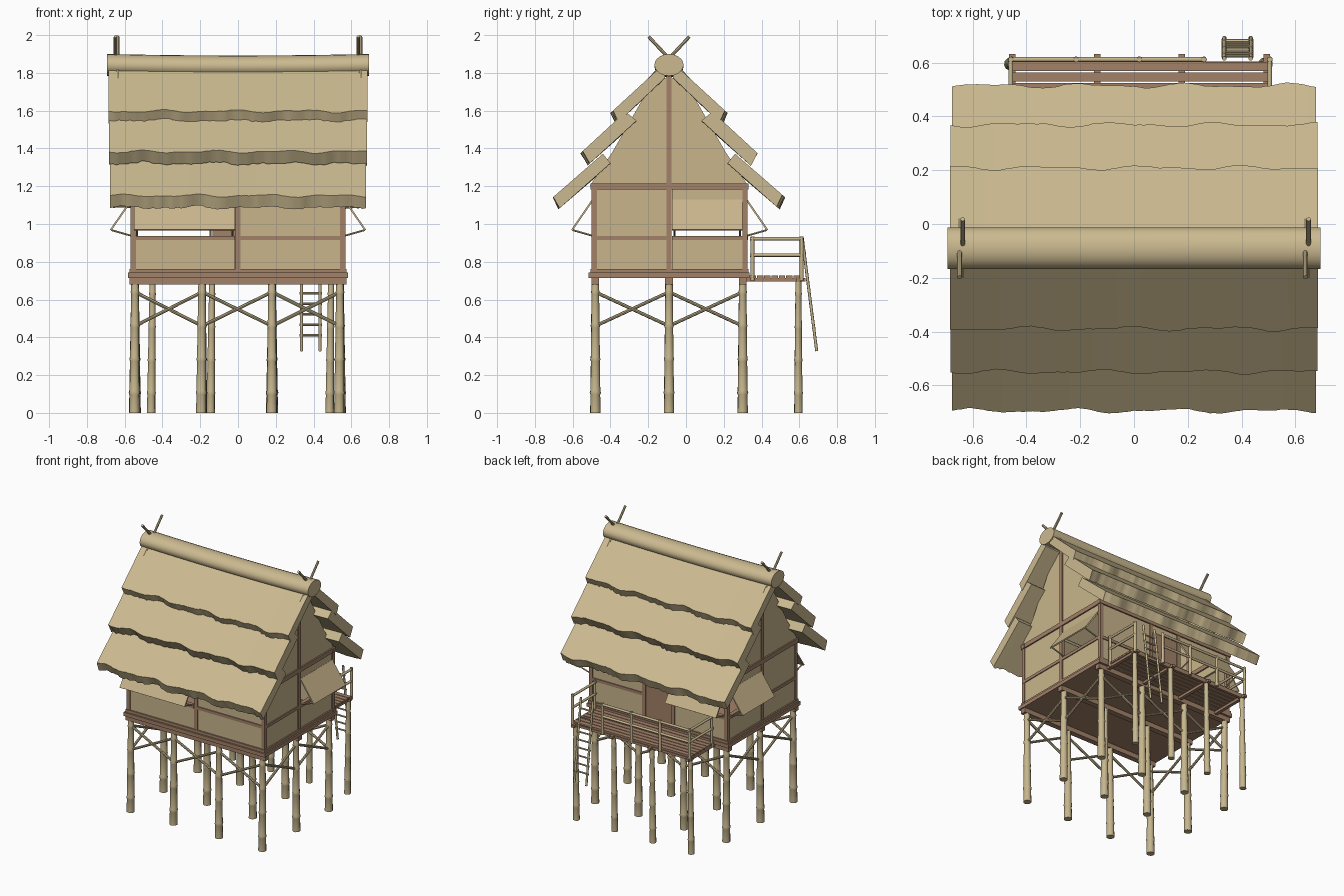
import bpy, bmesh, math, random
from mathutils import Vector

random.seed(4)
cube = bpy.data.objects.get("Cube")
if cube:
    bpy.data.objects.remove(cube)


def material(name, rgb):
    m = bpy.data.materials.new(name)
    m.use_nodes = True
    m.diffuse_color = (*rgb, 1)
    bsdf = next(n for n in m.node_tree.nodes if n.type == 'BSDF_PRINCIPLED')
    bsdf.inputs["Base Color"].default_value = (*rgb, 1)
    bsdf.inputs["Roughness"].default_value = 0.9
    return m


THATCH = material("straw thatch", (0.60, 0.49, 0.28))
MAT = material("woven wall", (0.58, 0.46, 0.26))
BAMBOO = material("bamboo", (0.57, 0.47, 0.27))
WOOD = material("brown timber", (0.36, 0.22, 0.14))


def finish(name, bm, mat, smooth=False):
    bmesh.ops.recalc_face_normals(bm, faces=bm.faces)
    me = bpy.data.meshes.new(name)
    bm.to_mesh(me)
    bm.free()
    me.materials.append(mat)
    ob = bpy.data.objects.new(name, me)
    bpy.context.collection.objects.link(ob)
    if smooth:
        bpy.ops.object.select_all(action='DESELECT')
        ob.select_set(True)
        bpy.context.view_layer.objects.active = ob
        bpy.ops.object.shade_smooth_by_angle(angle=math.radians(40))
    return ob


def box(name, x, y, z, mat=WOOD):
    """Box from (min, max) pairs."""
    bm = bmesh.new()
    bmesh.ops.create_cube(bm, size=1)
    for v in bm.verts:
        v.co = [(lo + hi) / 2 + c * (hi - lo) for c, (lo, hi) in zip(v.co, (x, y, z))]
    return finish(name, bm, mat)


def loft(name, rings, mat, smooth=True):
    """Skin a list of equally long closed rings and cap the ends."""
    bm = bmesh.new()
    rows = [[bm.verts.new(p) for p in ring] for ring in rings]
    n = len(rows[0])
    for a, b in zip(rows, rows[1:]):
        for i in range(n):
            bm.faces.new((a[i], a[(i + 1) % n], b[(i + 1) % n], b[i]))
    bm.faces.new(rows[0])
    bm.faces.new(rows[-1])
    return finish(name, bm, mat, smooth)


def pole(name, a, b, r, r_end=None, nodes=0, sides=10):
    """Round bamboo pole with raised nodes, from a to b."""
    a, b = Vector(a), Vector(b)
    r_end = r_end or r
    axis = b - a
    u = axis.orthogonal().normalized()
    w = axis.normalized().cross(u)
    stops = [(0, 1)]
    for k in range(nodes):
        t = (k + 0.6) / nodes
        stops += [(t - 0.015, 0.97), (t, 1.12), (t + 0.015, 1)]
    stops.append((1, 1))
    rings = []
    for t, s in stops:
        rad = (r + (r_end - r) * t) * s
        rings.append([a + axis * t + rad * (u * math.cos(q) + w * math.sin(q))
                      for q in (math.tau * i / sides for i in range(sides))])
    return loft(name, rings, BAMBOO)


MID = -0.09                      # ridge line
FRONT, BACK, SIDE = -0.5, 0.32, 0.57
COLS = (-0.545, -0.19, 0.18, 0.54)
ROWS = (-0.48, MID, 0.30)

# Stilts and floor joists
for y in ROWS:
    for x in COLS:
        lean = random.uniform(-0.006, 0.006)
        pole("stilt", (x + lean, y, 0), (x, y, 0.71), 0.028, 0.02, 4)
    box("floor_joist", (-0.575, 0.575), (y - 0.02, y + 0.02), (0.68, 0.716))

# Cross braces around the outside
def brace(a, b):
    for lo, hi in ((0.46, 0.64), (0.64, 0.46)):
        pole("cross_brace", (*a, lo), (*b, hi), 0.009, sides=8)

for y in (ROWS[0], ROWS[-1]):
    for x0, x1 in zip(COLS, COLS[1:]):
        brace((x0, y), (x1, y))
for x in (COLS[0], COLS[-1]):
    for y0, y1 in zip(ROWS, ROWS[1:]):
        brace((x, y0), (x, y1))

# Floor
box("floor", (-0.583, 0.583), (-0.515, 0.335), (0.715, 0.742))


# Walls: a helper that works along either axis
def wall_box(name, axis, at, span, z, depth, mat):
    across = (at - depth, at + depth)
    return box(name, *((span, across) if axis == 'x' else (across, span)), z, mat)


def awning(axis, at, out, span):
    """Propped-open shutter hinged at the top of a window."""
    def point(s, o, z):
        return (s, at + out * o, z) if axis == 'x' else (at + out * o, s, z)
    lo, hi = span
    rings = [[point(s, 0.005, 1.125), point(s, 0.115, 0.965),
              point(s, 0.123, 0.970), point(s, 0.013, 1.130)] for s in (lo, hi)]
    loft("window_shutter", rings, MAT, False)
    for s in (lo + 0.015, hi - 0.015):
        pole("shutter_prop", point(s, 0, 0.935), point(s, 0.116, 0.968), 0.005, sides=6)


def bay(axis, at, out, span, window):
    wall_box("lower_wall", axis, at, span, (0.74, 0.92), 0.008, MAT)
    wall_box("window_sill", axis, at, span, (0.915, 0.937), 0.015, WOOD)
    if window:
        wall_box("wall_above_window", axis, at, span, (1.125, 1.19), 0.008, MAT)
        awning(axis, at, out, span)
    else:
        wall_box("upper_wall", axis, at, span, (0.93, 1.19), 0.008, MAT)


F, B, S = FRONT + 0.015, BACK - 0.008, SIDE - 0.015
bay('x', F, -1, (-0.55, -0.015), True)
bay('x', F, -1, (0.01, 0.55), False)
bay('x', B, 1, (-0.55, -0.13), True)
bay('x', B, 1, (0.13, 0.55), False)
box("door", (-0.11, 0.11), (B - 0.008, B + 0.006), (0.74, 1.13))
box("wall_above_door", (-0.12, 0.12), (B - 0.008, B + 0.008), (1.13, 1.19), MAT)
for s in (-1, 1):
    bay('y', s * S, s, (-0.49, MID - 0.01), False)
    bay('y', s * S, s, (MID + 0.015, 0.30), True)

# Timber frame: posts, sills and top plates
for x, y in [(s * S, t) for s in (-1, 1) for t in (F, B)] + [(0, F), (-0.12, B), (0.12, B)]:
    box("wall_post", (x - 0.014, x + 0.014), (y - 0.014, y + 0.014), (0.74, 1.2))
for z in ((0.74, 0.762), (1.183, 1.215)):
    for y in (F, B):
        wall_box("wall_plate", 'x', y, (-0.575, 0.575), z, 0.018, WOOD)
    for x in (-S, S):
        wall_box("wall_plate", 'y', x, (FRONT - 0.005, BACK + 0.01), z, 0.018, WOOD)

# Gables
half = [(0.42, 1.2), (0.3, 1.38), (0.14, 1.66)]
outline = half + [(0, 1.79)] + [(-d, z) for d, z in reversed(half)]
for s in (-1, 1):
    loft("gable_wall", [[(s * S + o, MID + d, z) for d, z in outline]
                        for o in (-0.008, 0.008)], MAT, False)
    box("gable_post", sorted((s * (S - 0.012), s * (S + 0.015))),
        (MID - 0.014, MID + 0.014), (0.74, 1.79))


# Thatch: three overlapping layers on each slope, with ragged wavy lower edges
def thatch(side, half_x, profile, phase):
    top, eave, eave_in, top_in = [Vector(p) for p in profile]
    down = (eave - top).normalized()
    rings, count = [], 72
    for i in range(count + 1):
        x = half_x * (2 * i / count - 1)
        wave = 0.008 * math.sin(17 * x + phase) + 0.005 * math.sin(31 * x + 2 * phase)
        sag = Vector((0, -0.008 * (1 - (x / half_x) ** 2)))
        pts = [top + sag, eave + down * (wave + random.uniform(-0.002, 0.002)),
               eave_in + down * (wave + random.uniform(-0.006, 0.006)), top_in + sag]
        rings.append([(x, MID + side * d, z) for d, z in pts])
    loft("thatch_layer", rings, THATCH)


LAYERS = [
    (0.685, [(0.03, 1.845), (0.30, 1.597), (0.27, 1.537), (0.02, 1.775)]),
    (0.682, [(0.23, 1.595), (0.46, 1.383), (0.42, 1.320), (0.172, 1.547)]),
    (0.677, [(0.35, 1.372), (0.605, 1.150), (0.575, 1.087), (0.31, 1.322)]),
]
for side in (-1, 1):
    for k, (hx, prof) in enumerate(LAYERS):
        thatch(side, hx, prof, k * 1.7 + side)

# Ridge roll with a slight sag
rings = []
for i in range(17):
    x = -0.693 + 1.386 * i / 16
    drop = 0.008 * (1 - (x / 0.693) ** 2)
    rings.append([(x, MID + 0.077 * math.cos(q), 1.842 - drop + 0.058 * math.sin(q))
                  for q in (math.tau * j / 20 for j in range(20))])
loft("ridge_roll", rings, THATCH)

# Crossed ridge poles
for x in (-0.643, 0.643):
    for s in (-1, 1):
        pole("ridge_pole", (x + 0.006 * s, MID - 0.105 * s, 1.765),
             (x + 0.006 * s, MID + 0.108 * s, 1.992), 0.009, sides=8)

# Back veranda: stilts, joists and planks
DECK = (-0.46, -0.145, 0.17, 0.485)
for x in DECK:
    pole("veranda_stilt", (x, 0.595, 0), (x + 0.008, 0.595, 0.70), 0.023, 0.016, 4)
    box("veranda_joist", (x - 0.004, x + 0.02), (0.30, 0.632), (0.695, 0.714))
box("veranda_beam", (-0.47, 0.515), (0.585, 0.605), (0.695, 0.713))
width = 0.27 / 7
for k in range(7):
    y = 0.337 + k * width
    box("veranda_plank", (-0.465, 0.512), (y, y + width - 0.005), (0.714, 0.728))

# Railing, open where the ladder arrives
RAIL_Y = 0.612
for x in (-0.458, -0.215, 0.02, 0.26, 0.505):
    pole("railing_post", (x, RAIL_Y, 0.70), (x, RAIL_Y, 0.935), 0.011, 0.01)
for x in (-0.458, 0.505):
    pole("railing_post", (x, 0.352, 0.70), (x, 0.352, 0.935), 0.01)
for z in (0.835, 0.922):
    pole("back_rail", (-0.465, RAIL_Y, z), (0.265, RAIL_Y, z), 0.009)
    for x in (-0.458, 0.505):
        pole("side_rail", (x, 0.34, z), (x, 0.62, z), 0.009)

# Ladder
foot, head = Vector((0, 0.692, 0.327)), Vector((0, 0.615, 0.93))
for x in (0.336, 0.434):
    side = Vector((x, 0, 0))
    pole("ladder_rail", foot + side, head + side, 0.008, nodes=3)
for k in range(9):
    p = foot.lerp(head, 0.14 + k * 0.092)
    pole("ladder_rung", (0.325, p.y, p.z), (0.445, p.y, p.z), 0.006, sides=8)
